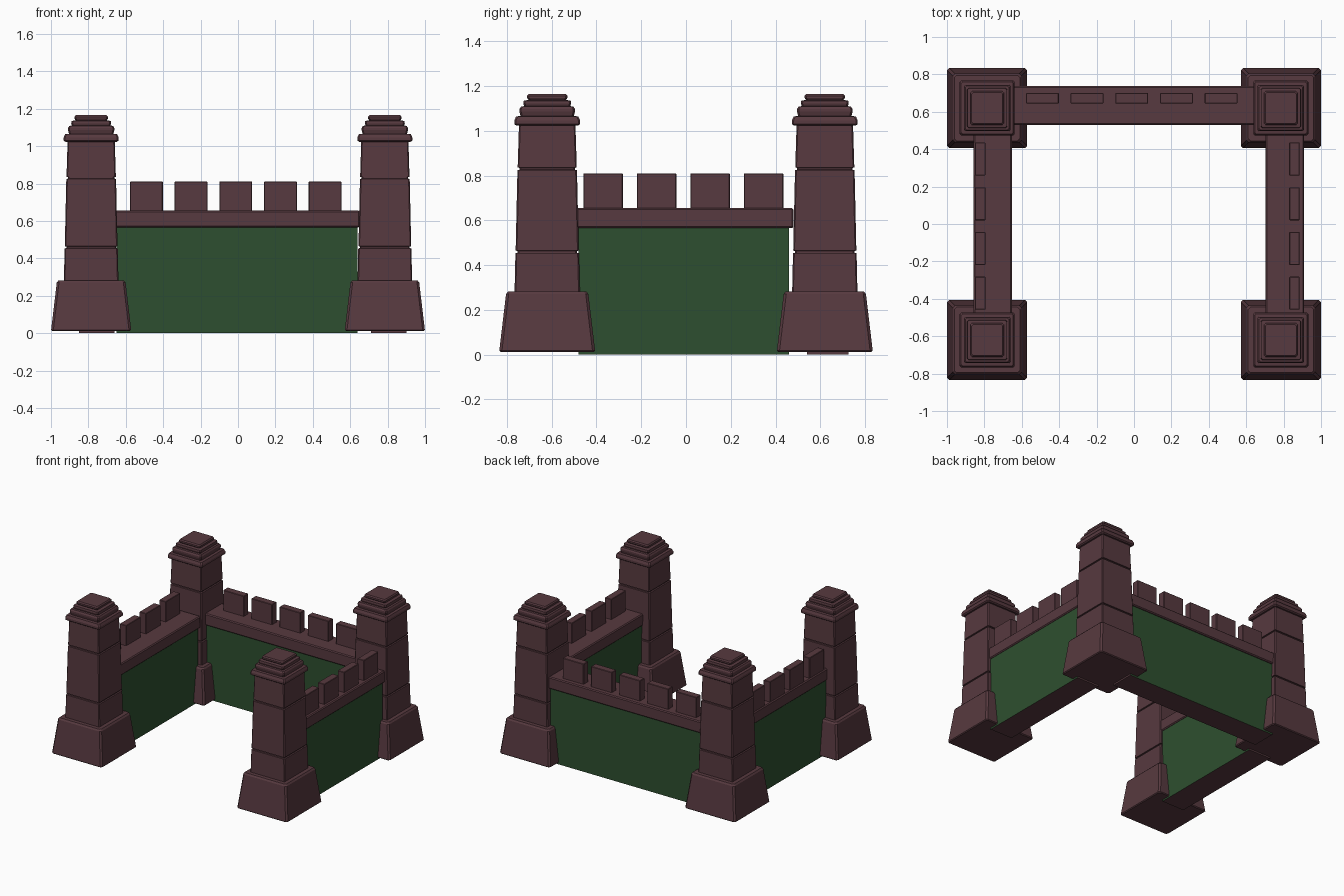
import bpy
import bmesh

cube = bpy.data.objects.get("Cube")
if cube:
    bpy.data.objects.remove(cube, do_unlink=True)


def make_material(name, color):
    mat = bpy.data.materials.new(name)
    mat.use_nodes = True
    mat.diffuse_color = color
    mat.node_tree.nodes["Principled BSDF"].inputs["Base Color"].default_value = color
    return mat


STONE = make_material("maroon stone", (0.095, 0.041, 0.05, 1))
PANEL = make_material("dark green panel", (0.027, 0.078, 0.029, 1))


def finish(name, bm, mats):
    bmesh.ops.recalc_face_normals(bm, faces=bm.faces)
    mesh = bpy.data.meshes.new(name)
    bm.to_mesh(mesh)
    bm.free()
    for mat in mats:
        mesh.materials.append(mat)
    obj = bpy.data.objects.new(name, mesh)
    bpy.context.collection.objects.link(obj)
    return obj


def square_loft(name, profile, center, chamfer):
    """Stack square rings with cut corners; profile holds (half width, z)."""
    bm = bmesh.new()
    rings = []
    for h, z in profile:
        k = h - chamfer
        outline = [(h, -k), (h, k), (k, h), (-k, h), (-h, k), (-h, -k), (-k, -h), (k, -h)]
        rings.append([bm.verts.new((center[0] + x, center[1] + y, z)) for x, y in outline])
    for low, high in zip(rings, rings[1:]):
        for i in range(8):
            j = (i + 1) % 8
            bm.faces.new((low[i], low[j], high[j], high[i]))
    bm.faces.new(rings[0][::-1])
    bm.faces.new(rings[-1])
    return finish(name, bm, [STONE])


def box(name, lo, hi, bevel=0.0, panel_axis=None):
    """Box between two corners; faces along panel_axis become green."""
    bm = bmesh.new()
    bmesh.ops.create_cube(bm, size=1)
    for v in bm.verts:
        v.co = [(a + b) / 2 + c * (b - a) for a, b, c in zip(lo, hi, v.co)]
    if panel_axis is not None:
        bm.normal_update()
        for f in bm.faces:
            f.material_index = int(abs(f.normal[panel_axis]) > 0.9)
    if bevel:
        bmesh.ops.bevel(bm, geom=bm.edges[:], offset=bevel, segments=1, affect="EDGES")
    return finish(name, bm, [STONE, PANEL])


# Tower profiles: sloping plinth, three shaft blocks split by grooves, stepped cap
BASE = [(0.208, 0.012), (0.214, 0.018), (0.184, 0.27), (0.175, 0.282)]
SHAFT = [(0.146, 0.275), (0.142, 0.453), (0.133, 0.455), (0.133, 0.463), (0.141, 0.465),
         (0.133, 0.824), (0.124, 0.826), (0.124, 0.834), (0.132, 0.836), (0.126, 1.03)]
CAP = [(0.138, 1.023), (0.147, 1.03), (0.147, 1.046), (0.139, 1.064), (0.119, 1.066),
       (0.124, 1.085), (0.124, 1.097), (0.117, 1.108), (0.103, 1.11), (0.107, 1.122),
       (0.105, 1.134), (0.084, 1.138), (0.09, 1.147), (0.09, 1.156), (0.083, 1.165)]

for side, sx in (("right", -1), ("left", 1)):
    for end, sy in (("front", -1), ("back", 1)):
        at = (sx * 0.785, sy * 0.62)
        square_loft(f"{end}_{side}_tower_base", BASE, at, 0.012)
        square_loft(f"{end}_{side}_tower_shaft", SHAFT, at, 0.006)
        square_loft(f"{end}_{side}_tower_cap", CAP, at, 0.008)

# Back wall with its coping and battlements
box("back_wall", (-0.65, 0.54, 0), (0.64, 0.725, 0.57), panel_axis=1)
box("back_wall_coping", (-0.66, 0.53, 0.565), (0.65, 0.738, 0.655), 0.007)
for i in range(5):
    x = -0.49 + 0.239 * i
    box(f"back_battlement_{i + 1}", (x - 0.088, 0.645, 0.65), (x + 0.088, 0.7, 0.81), 0.003)

# Side walls, each with its own offset and battlements near the outer edge
for side, x0, bx in (("right", -0.858, -0.822), ("left", 0.704, 0.858)):
    box(f"{side}_wall", (x0 + 0.007, -0.48, 0), (x0 + 0.197, 0.46, 0.57), panel_axis=0)
    box(f"{side}_wall_coping", (x0, -0.49, 0.565), (x0 + 0.206, 0.48, 0.655), 0.007)
    for i in range(4):
        y = -0.37 + 0.239 * i
        box(f"{side}_battlement_{i + 1}", (bx - 0.028, y - 0.088, 0.65),
            (bx + 0.028, y + 0.088, 0.81), 0.003)
